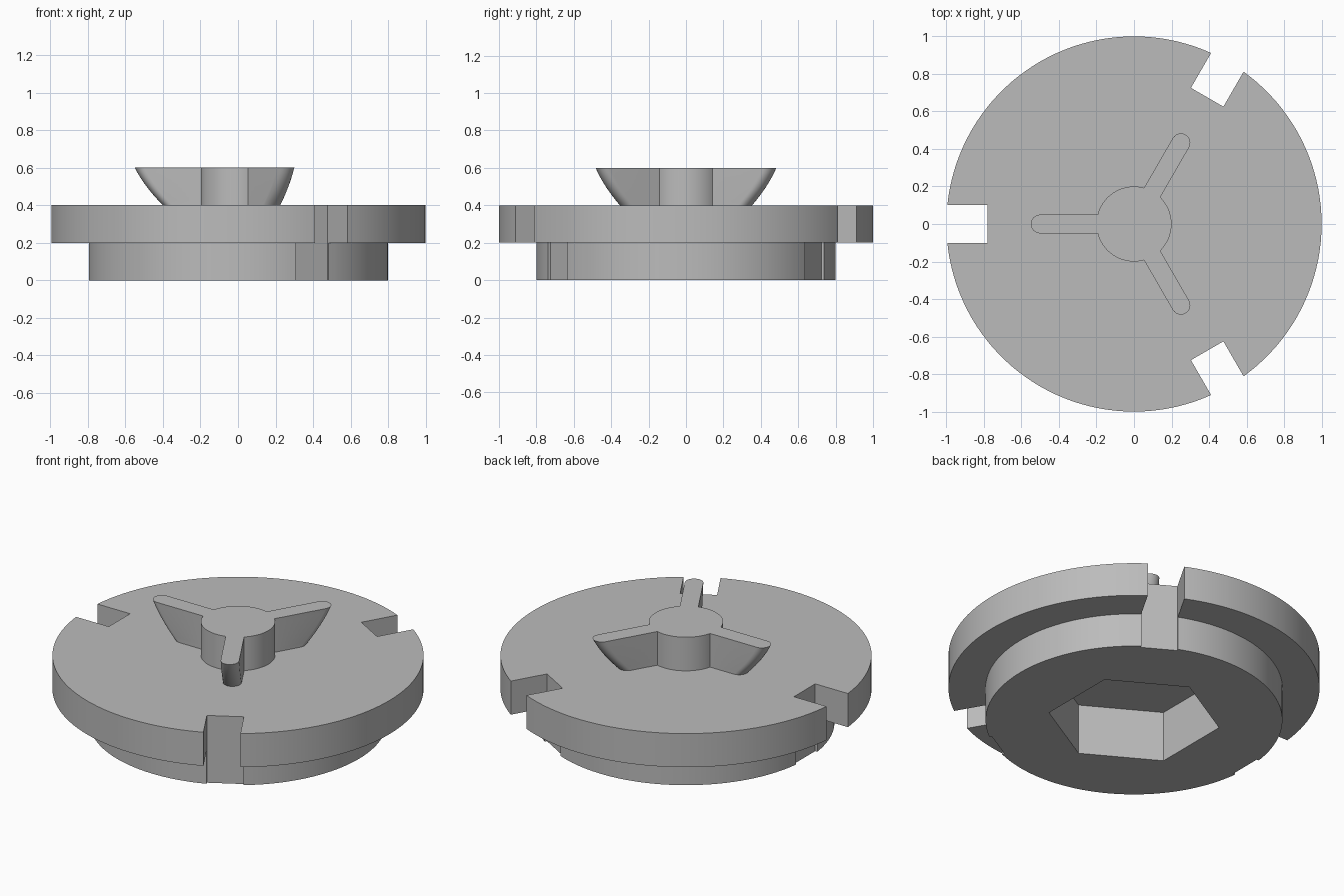
import bpy
import bmesh
from math import sin, cos, pi, radians, sqrt, asin
from mathutils import Matrix, Vector

cube = bpy.data.objects.get("Cube")
if cube:
    bpy.data.objects.remove(cube, do_unlink=True)

ARM_ANGLES = [radians(a) for a in (60, 180, 300)]
SECTOR = 2 * pi / 3

grey = bpy.data.materials.new("plain grey")
grey.use_nodes = True
colour = (0.5, 0.5, 0.5, 1)
grey.diffuse_color = colour
grey.node_tree.nodes["Principled BSDF"].inputs["Base Color"].default_value = colour


def threefold(feature, radius, half_width, steps=40):
    """Closed outline: a circle interrupted by the same feature three times."""
    points = []
    gap = asin(half_width / radius)
    for angle in ARM_ANGLES:
        turn = Matrix.Rotation(angle, 2)
        points += [turn @ Vector(p) for p in feature]
        for i in range(steps + 1):
            a = angle + gap + (SECTOR - 2 * gap) * i / steps
            points.append(Vector((radius * cos(a), radius * sin(a))))
    return points


def add_ring(bm, outline, z):
    return [bm.verts.new((p[0], p[1], z)) for p in outline]


def loft(bm, rings):
    for low, high in zip(rings, rings[1:]):
        n = len(low)
        for i in range(n):
            j = (i + 1) % n
            face = bm.faces.new((low[i], low[j], high[j], high[i]))
            if face.calc_area() < 1e-6:
                bm.faces.remove(face)


def finish(bm, name):
    bmesh.ops.remove_doubles(bm, verts=bm.verts[:], dist=1e-5)
    bmesh.ops.recalc_face_normals(bm, faces=bm.faces[:])
    mesh = bpy.data.meshes.new(name)
    bm.to_mesh(mesh)
    bm.free()
    mesh.materials.append(grey)
    obj = bpy.data.objects.new(name, mesh)
    bpy.context.collection.objects.link(obj)
    bpy.ops.object.select_all(action='DESELECT')
    obj.select_set(True)
    bpy.context.view_layer.objects.active = obj
    bpy.ops.object.shade_smooth_by_angle(angle=radians(25))
    return obj


# Stepped disc with three notches
def notched(radius):
    floor, half = 0.78, 0.1
    return threefold([(floor, -half), (floor, half)], radius, half)


bm = bmesh.new()
small, large = notched(0.8), notched(1.0)
rings = [add_ring(bm, small, 0), add_ring(bm, small, 0.2),
         add_ring(bm, large, 0.2), add_ring(bm, large, 0.4)]
loft(bm, rings)
bm.faces.new(rings[-1])

# Hexagonal socket in the underside
hexagon = [(0.465 * cos(pi / 6 + k * pi / 3), 0.465 * sin(pi / 6 + k * pi / 3))
           for k in range(6)]
mouth, roof = add_ring(bm, hexagon, 0), add_ring(bm, hexagon, 0.3)
loft(bm, [mouth, roof])
bm.faces.new(roof)
rim = []
for loop in (rings[0], mouth):
    rim += [bm.edges.get((loop[i - 1], loop[i])) for i in range(len(loop))]
bmesh.ops.triangle_fill(bm, edges=rim, use_beauty=True, normal=(0, 0, -1))
finish(bm, "stepped_disc")


# Round hub with three fins whose rounded tips flare outward with height
def finned(reach):
    half = 0.05
    tip = [(reach - half + half * cos(a), half * sin(a))
           for a in (-pi / 2 + pi * i / 12 for i in range(13))]
    return threefold(tip, 0.2, half, 24)


bm = bmesh.new()
rings = []
for i in range(9):
    t = i / 8
    reach = 0.4 + 0.15 * t + 0.05 * t * (1 - t)
    rings.append(add_ring(bm, finned(reach), 0.4 + 0.2 * t))
loft(bm, rings)
bm.faces.new(rings[0])
bm.faces.new(rings[-1])
finish(bm, "finned_hub")
